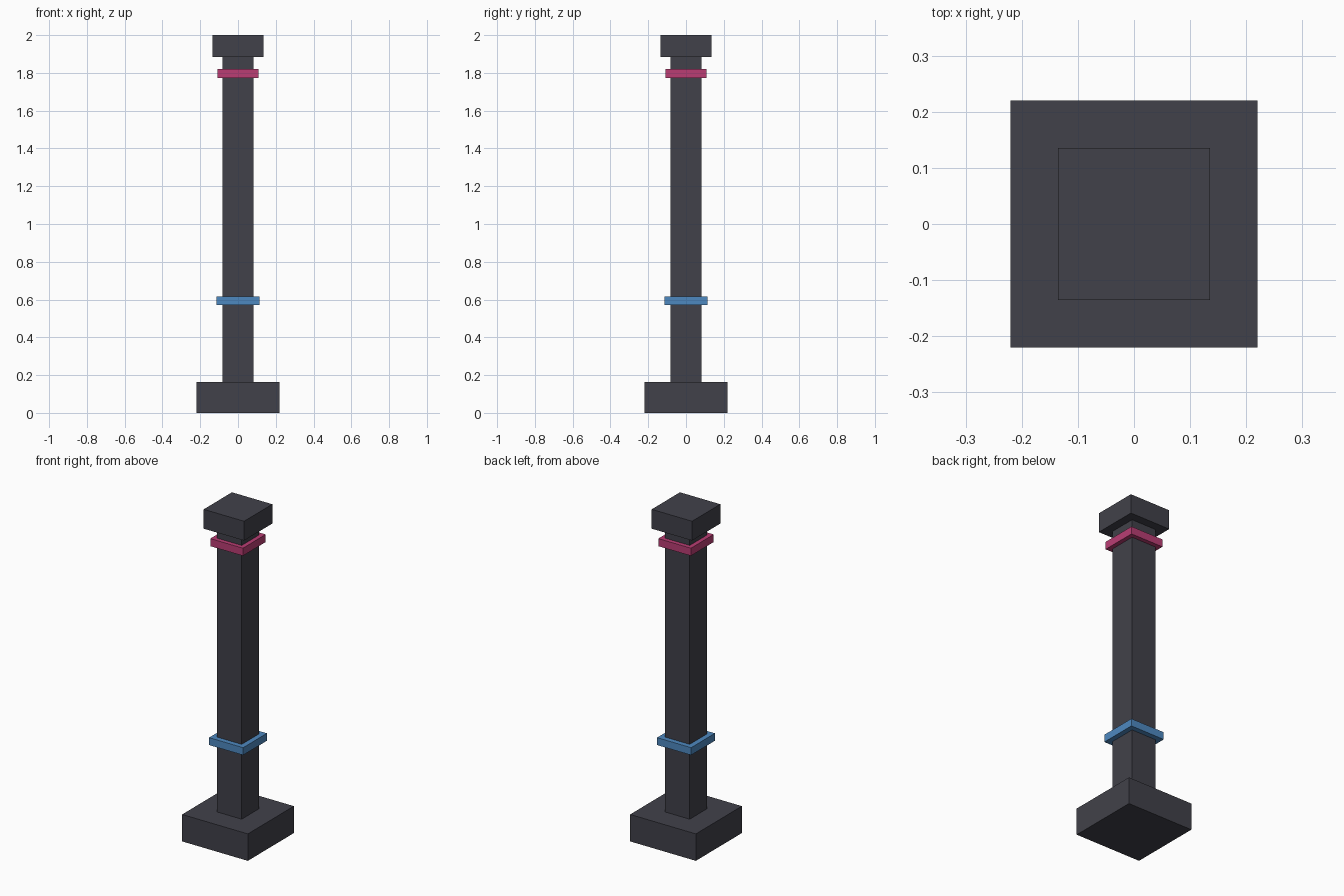
import bpy

if "Cube" in bpy.data.objects:
    bpy.data.objects.remove(bpy.data.objects["Cube"])


def material(name, rgb):
    m = bpy.data.materials.new(name)
    m.diffuse_color = (*rgb, 1)
    m.use_nodes = True
    m.node_tree.nodes["Principled BSDF"].inputs["Base Color"].default_value = m.diffuse_color
    return m


charcoal = material("charcoal", (0.053, 0.053, 0.068))
pink = material("pink", (0.49, 0.048, 0.175))
blue = material("blue", (0.076, 0.25, 0.53))


def square_block(name, half, z0, z1, mat):
    """Square block centred on the vertical axis, from z0 to z1."""
    bpy.ops.mesh.primitive_cube_add(size=1, location=(0, 0, (z0 + z1) / 2))
    ob = bpy.context.object
    ob.name = name
    ob.scale = (2 * half, 2 * half, z1 - z0)
    bpy.ops.object.transform_apply(location=False, rotation=False, scale=True)
    ob.data.materials.append(mat)
    return ob


# Plinth, shaft and capital
square_block("base", 0.22, 0, 0.163, charcoal)
square_block("shaft", 0.083, 0.163, 1.883, charcoal)
square_block("cap", 0.135, 1.883, 2.0, charcoal)

# Coloured bands around the shaft
square_block("lower_band", 0.114, 0.571, 0.616, blue)
square_block("upper_band", 0.109, 1.774, 1.82, pink)
